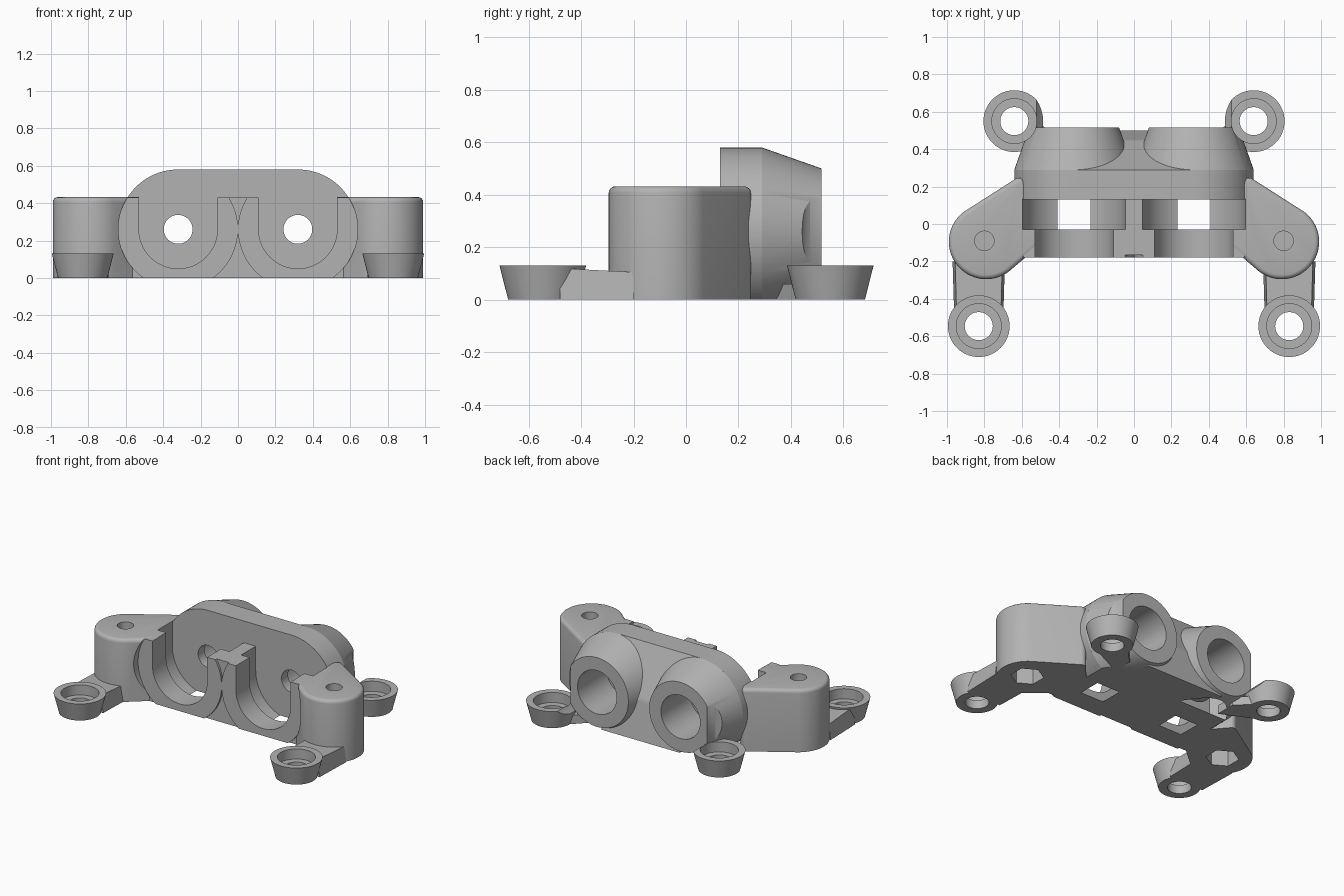
import bpy, bmesh, math
from mathutils import Matrix, Vector

if "Cube" in bpy.data.objects:
    bpy.data.objects.remove(bpy.data.objects["Cube"])

grey = bpy.data.materials.new("matte grey")
grey.use_nodes = True
GREY = (0.45, 0.45, 0.45, 1)
grey.diffuse_color = GREY
grey.node_tree.nodes["Principled BSDF"].inputs["Base Color"].default_value = GREY

CX, CZ = 0.32, 0.26        # tube axis, mirrored in x
parts = []


def face_outward(bm):
    bmesh.ops.recalc_face_normals(bm, faces=bm.faces[:])
    if bm.calc_volume(signed=True) < 0:
        bmesh.ops.reverse_faces(bm, faces=bm.faces[:])


def finish(name, bm):
    face_outward(bm)
    me = bpy.data.meshes.new(name)
    bm.to_mesh(me)
    bm.free()
    me.materials.append(grey)
    ob = bpy.data.objects.new(name, me)
    bpy.context.collection.objects.link(ob)
    return ob


def prism(name, pts, axis, lo, hi, round_top=0):
    """Extrude a 2D outline along x, y or z; optionally round its top rim."""
    place = {"x": lambda a, b, t: (t, a, b),
             "y": lambda a, b, t: (a, t, b),
             "z": lambda a, b, t: (a, b, t)}[axis]
    bm = bmesh.new()
    face = bm.faces.new([bm.verts.new(place(a, b, lo)) for a, b in pts])
    new = bmesh.ops.extrude_face_region(bm, geom=[face])["geom"]
    shift = Vector(place(0, 0, hi - lo))
    bmesh.ops.translate(bm, vec=shift, verts=[v for v in new if isinstance(v, bmesh.types.BMVert)])
    if round_top:
        face_outward(bm)
        rim = [e for e in bm.edges if all(abs(v.co.z - hi) < 1e-4 for v in e.verts)]
        bmesh.ops.bevel(bm, geom=rim, offset=round_top, segments=4, profile=0.5, affect="EDGES")
    return finish(name, bm)


def cyl(name, axis, a, b, lo, hi, r1, r2=None, sides=64):
    """Cylinder or cone along y (a, b = x, z) or z (a, b = x, y)."""
    bm = bmesh.new()
    bmesh.ops.create_cone(bm, cap_ends=True, segments=sides, radius1=r1,
                          radius2=r1 if r2 is None else r2, depth=hi - lo)
    mid = (lo + hi) / 2
    if axis == "y":
        bm.transform(Matrix.Translation((a, mid, b)) @ Matrix.Rotation(-math.pi / 2, 4, "X"))
    else:
        bm.transform(Matrix.Translation((a, b, mid)))
    return finish(name, bm)


def box(name, x0, x1, y0, y1, z0, z1):
    return prism(name, [(x0, y0), (x1, y0), (x1, y1), (x0, y1)], "z", z0, z1)


def combine(target, tool, op="DIFFERENCE"):
    mod = target.modifiers.new("cut", "BOOLEAN")
    mod.operation = op
    mod.solver = "EXACT"
    mod.object = tool
    bpy.context.view_layer.objects.active = target
    bpy.ops.object.modifier_apply(modifier=mod.name)
    bpy.data.objects.remove(tool)


def add_pair(name, ob):
    """Keep a right-hand part and add its mirror image on the left."""
    ob.name = "right_" + name
    me = ob.data.copy()
    me.transform(Matrix.Scale(-1, 4, (1, 0, 0)))
    me.flip_normals()
    twin = bpy.data.objects.new("left_" + name, me)
    bpy.context.collection.objects.link(twin)
    parts.extend([ob, twin])


def arc(cx, cy, r, start, end, n):
    steps = [math.radians(start + (end - start) * i / n) for i in range(n + 1)]
    return [(cx + r * math.cos(t), cy + r * math.sin(t)) for t in steps]


def u_slot(s, r, lo, hi):
    pts = arc(s * CX, CZ, r, 180, 360, 32)
    return prism("slot", pts + [(s * CX + r, 0.8), (s * CX - r, 0.8)], "y", lo, hi)


def cut_cradle(ob, s):
    combine(ob, u_slot(s, 0.21, -0.4, 0.0))
    combine(ob, u_slot(s, 0.275, -0.03, 0.135))


def cut_foot_holes(ob, x, y):
    combine(ob, cyl("seat", "z", x, y, 0.06, 0.9, 0.12))
    combine(ob, cyl("hole", "z", x, y, -0.1, 0.2, 0.075))


def cut_nut(ob):
    combine(ob, cyl("nut", "z", -0.8, -0.09, -0.1, 0.14, 0.105, sides=6))


# Rear body: rounded slab, sloped web and two tapered tubes
outline = arc(CX, CZ, 0.32, -54.34, 90, 40)
outline += [(-x, z) for x, z in reversed(outline)]
body = prism("rear_body", outline, "y", 0.13, 0.29)
web = [(0.2, 0), (0.2, 0.58), (0.29, 0.58), (0.45, 0.26), (0.5, 0)]
combine(body, prism("web", web, "x", -0.3, 0.3), "UNION")
for s in (-1, 1):
    combine(body, cyl("tube", "y", s * CX, CZ, 0.29, 0.517, 0.32, 0.24, 96), "UNION")
combine(body, box("floor_trim", -2, 2, -2, 2, -1, 0))
for s in (-1, 1):
    combine(body, cyl("bore", "y", s * CX, CZ, 0.2, 0.7, 0.15))
    combine(body, cyl("hole", "y", s * CX, CZ, 0.0, 0.3, 0.077))
    combine(body, cyl("clearance", "z", s * 0.64, 0.55, 0.06, 0.9, 0.12))
parts.append(body)

# Front cradle: block with round front plates, stepped slots and floor windows
cradle = box("front_cradle", -0.62, 0.62, -0.165, 0.135, 0, 0.43)
for s in (-1, 1):
    combine(cradle, cyl("plate", "y", s * CX, CZ, -0.18, -0.06, 0.32, sides=96), "UNION")
combine(cradle, box("floor_trim", -2, 2, -2, 2, -1, 0))
combine(cradle, box("top_trim", -2, 2, -2, 2, 0.43, 1))
for s in (-1, 1):
    cut_cradle(cradle, s)
parts.append(cradle)

# Ears with screw hole above, nut pocket below and a round relief in front
ear_pts = arc(0.79, -0.095, 0.2, -127, 53, 32)
ear_pts += arc(0.615, 0.212, 0.035, 53, 120, 6)
ear_pts += [(0.5, 0.13), (0.5, -0.11)]
ear = prism("ear", [(-x, y) for x, y in ear_pts], "z", 0, 0.432, 0.025)
cut_cradle(ear, -1)
combine(ear, cyl("relief", "y", -CX, CZ, -0.5, -0.179, 0.32, sides=96))
combine(ear, cyl("screw", "z", -0.8, -0.09, 0.2, 0.6, 0.052))
cut_nut(ear)
add_pair("ear", ear)

# Front arms, narrowing towards the top and the foot
arm = box("front_arm", -0.97, -0.69, -0.48, -0.2, 0, 0.12)
for v in arm.data.vertices:
    if v.co.z > 0.05:
        v.co.x += (-0.83 - v.co.x) * 0.1
        if v.co.y > -0.3:
            v.co.z = 0.105
    if v.co.y < -0.4:
        v.co.x += (-0.83 - v.co.x) * 0.06
cut_foot_holes(arm, -0.83, -0.546)
cut_nut(arm)
add_pair("front_arm", arm)

# Rear arms, short necks under the tubes
neck = [(-0.42, 0.32), (-0.53, 0.37), (-0.7, 0.45), (-0.58, 0.62), (-0.42, 0.46)]
rear_arm = prism("rear_arm", neck, "z", 0, 0.06)
cut_foot_holes(rear_arm, -0.64, 0.55)
add_pair("rear_arm", rear_arm)

# Feet with recessed seats
for name, x, y in (("front_foot", -0.83, -0.546), ("rear_foot", -0.64, 0.55)):
    foot = cyl(name, "z", x, y, 0, 0.13, 0.132, 0.165)
    cut_foot_holes(foot, x, y)
    if name == "rear_foot":
        combine(foot, cyl("clearance", "y", -CX, CZ, 0.5, 0.9, 0.24))
    add_pair(name, foot)

# Smooth the round faces, keep the edges sharp
bpy.ops.object.select_all(action="DESELECT")
for ob in parts:
    ob.select_set(True)
bpy.context.view_layer.objects.active = parts[0]
bpy.ops.object.shade_smooth_by_angle(angle=math.radians(30))
